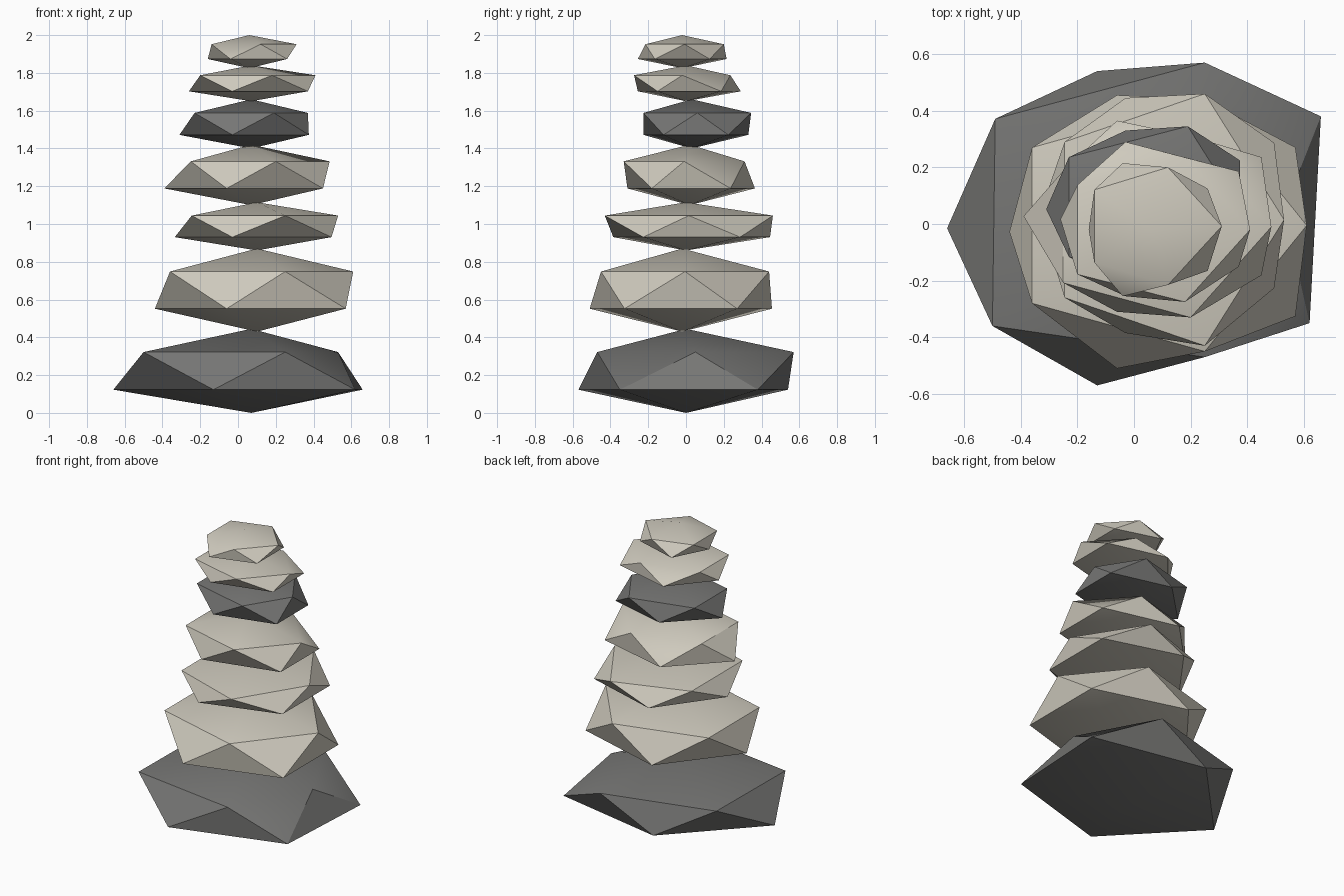
import bpy, bmesh, math

if "Cube" in bpy.data.objects:
    bpy.data.objects.remove(bpy.data.objects["Cube"])

def material(name, rgb):
    m = bpy.data.materials.new(name)
    m.diffuse_color = (*rgb, 1)
    m.use_nodes = True
    m.node_tree.nodes["Principled BSDF"].inputs["Base Color"].default_value = m.diffuse_color
    return m

DARK = material("dark_stone", (0.18, 0.18, 0.175))
PALE = material("pale_stone", (0.62, 0.59, 0.51))

# Each stone: z range, x of lower ring (left, middle, right), x of upper ring,
# y range of lower ring, y range of upper ring, (x, y) of the two tips
STONES = [
    ((0.00, 0.445), (-0.66, -0.13, 0.64), (-0.49, 0.25, 0.53), (-0.57, 0.54), (-0.47, 0.57), (0.07, 0.0), DARK),
    ((0.43, 0.87), (-0.44, -0.06, 0.57), (-0.36, 0.25, 0.61), (-0.51, 0.455), (-0.45, 0.44), (0.10, -0.02), PALE),
    ((0.86, 1.115), (-0.335, -0.03, 0.495), (-0.245, 0.25, 0.53), (-0.385, 0.445), (-0.43, 0.46), (0.10, 0.0), PALE),
    ((1.10, 1.42), (-0.39, -0.06, 0.45), (-0.25, 0.20, 0.485), (-0.31, 0.365), (-0.33, 0.31), (0.07, 0.02), PALE),
    ((1.40, 1.66), (-0.31, -0.03, 0.375), (-0.23, 0.19, 0.37), (-0.225, 0.33), (-0.225, 0.345), (0.07, 0.03), DARK),
    ((1.65, 1.84), (-0.26, -0.03, 0.37), (-0.20, 0.18, 0.41), (-0.255, 0.29), (-0.275, 0.235), (0.07, 0.0), PALE),
    ((1.825, 2.0), (-0.16, -0.04, 0.26), (-0.14, 0.12, 0.31), (-0.255, 0.215), (-0.215, 0.20), (0.06, -0.02), PALE),
]

def stone(name, zr, low_x, up_x, low_y, up_y, tip, mat):
    # a squashed 20-sided ball whose rings are pulled to the given extents
    bm = bmesh.new()
    bmesh.ops.create_icosphere(bm, subdivisions=1, radius=1)
    for v in bm.verts:
        x, y, z = v.co
        v.co.z = (zr[0] + zr[1]) / 2 + z * (zr[1] - zr[0]) / 2
        if abs(z) > 0.9:
            v.co.x, v.co.y = tip
            continue
        if z < 0:
            xs, yr = low_x, low_y
            i = 0 if x < -0.6 else 1 if x < 0.3 else 2
        else:
            xs, yr = up_x, up_y
            i = 0 if x < -0.3 else 1 if x < 0.6 else 2
        v.co.x = xs[i]
        v.co.y = (yr[0] + yr[1]) / 2 + y / 0.8507 * (yr[1] - yr[0]) / 2
    me = bpy.data.meshes.new(name)
    bm.to_mesh(me)
    bm.free()
    me.materials.append(mat)
    ob = bpy.data.objects.new(name, me)
    bpy.context.collection.objects.link(ob)
    return ob

stones = [stone(f"stone_{n}", *s) for n, s in enumerate(STONES, 1)]

# Uneven corners of the base stone
for v in stones[0].data.vertices:
    if v.co.x > 0.6:
        v.co.x, v.co.y = (0.62, -0.35) if v.co.y < 0 else (0.66, 0.38)
    elif v.co.x < -0.45 and v.co.y < -0.1:
        v.co.x, v.co.y = -0.50, -0.36

# Smooth shading with sharp creases kept
for ob in stones:
    ob.select_set(True)
bpy.context.view_layer.objects.active = stones[0]
bpy.ops.object.shade_smooth_by_angle(angle=math.radians(30))
